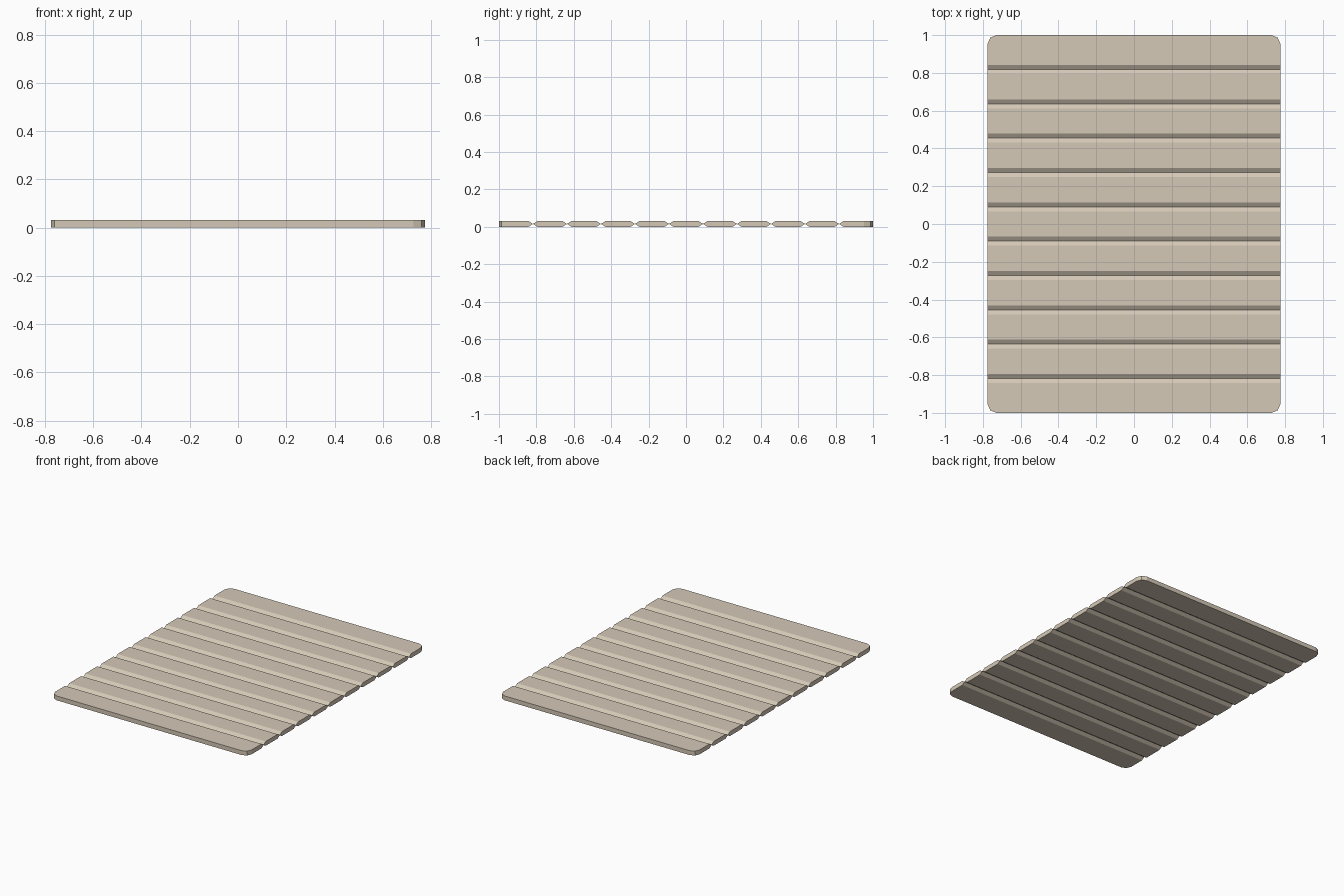
import bpy, bmesh

if "Cube" in bpy.data.objects:
    bpy.data.objects.remove(bpy.data.objects["Cube"])

HALF_W, HEIGHT, COUNT = 0.775, 0.031, 11
PITCH = 2.0 / COUNT
CHAMFER = 0.024

mat = bpy.data.materials.new("beige_slat")
mat.diffuse_color = (0.66, 0.58, 0.47, 1)
mat.use_nodes = True
mat.node_tree.nodes["Principled BSDF"].inputs["Base Color"].default_value = mat.diffuse_color


def side(y, direction, squared):
    """Profile points of one long edge, bottom to top."""
    if squared:
        return [(y, 0), (y, HEIGHT)]
    inner = y - direction * CHAMFER
    return [(inner, 0), (y, HEIGHT / 2), (inner, HEIGHT)]


def make_slat(i):
    y0, y1 = -1 + i * PITCH, -1 + (i + 1) * PITCH
    profile = side(y1, 1, i == COUNT - 1) + side(y0, -1, i == 0)[::-1]
    bm = bmesh.new()
    face = bm.faces.new([bm.verts.new((-HALF_W, y, z)) for y, z in profile])
    ext = bmesh.ops.extrude_face_region(bm, geom=[face])
    verts = [g for g in ext["geom"] if isinstance(g, bmesh.types.BMVert)]
    bmesh.ops.translate(bm, vec=(2 * HALF_W, 0, 0), verts=verts)
    # rounded outer corners on the first and last slats
    corners = [e for e in bm.edges
               if all(abs(abs(v.co.y) - 1) < 1e-4 for v in e.verts)
               and abs(e.verts[0].co.z - e.verts[1].co.z) > 0.02]
    if corners:
        bmesh.ops.bevel(bm, geom=corners, offset=0.047, segments=2,
                        profile=0.5, affect='EDGES')
    bmesh.ops.recalc_face_normals(bm, faces=bm.faces[:])
    mesh = bpy.data.meshes.new("slat")
    bm.to_mesh(mesh)
    bm.free()
    mesh.materials.append(mat)
    obj = bpy.data.objects.new(f"slat_{i + 1}", mesh)
    bpy.context.collection.objects.link(obj)


# row of slats joined along their pointed edges
for i in range(COUNT):
    make_slat(i)
